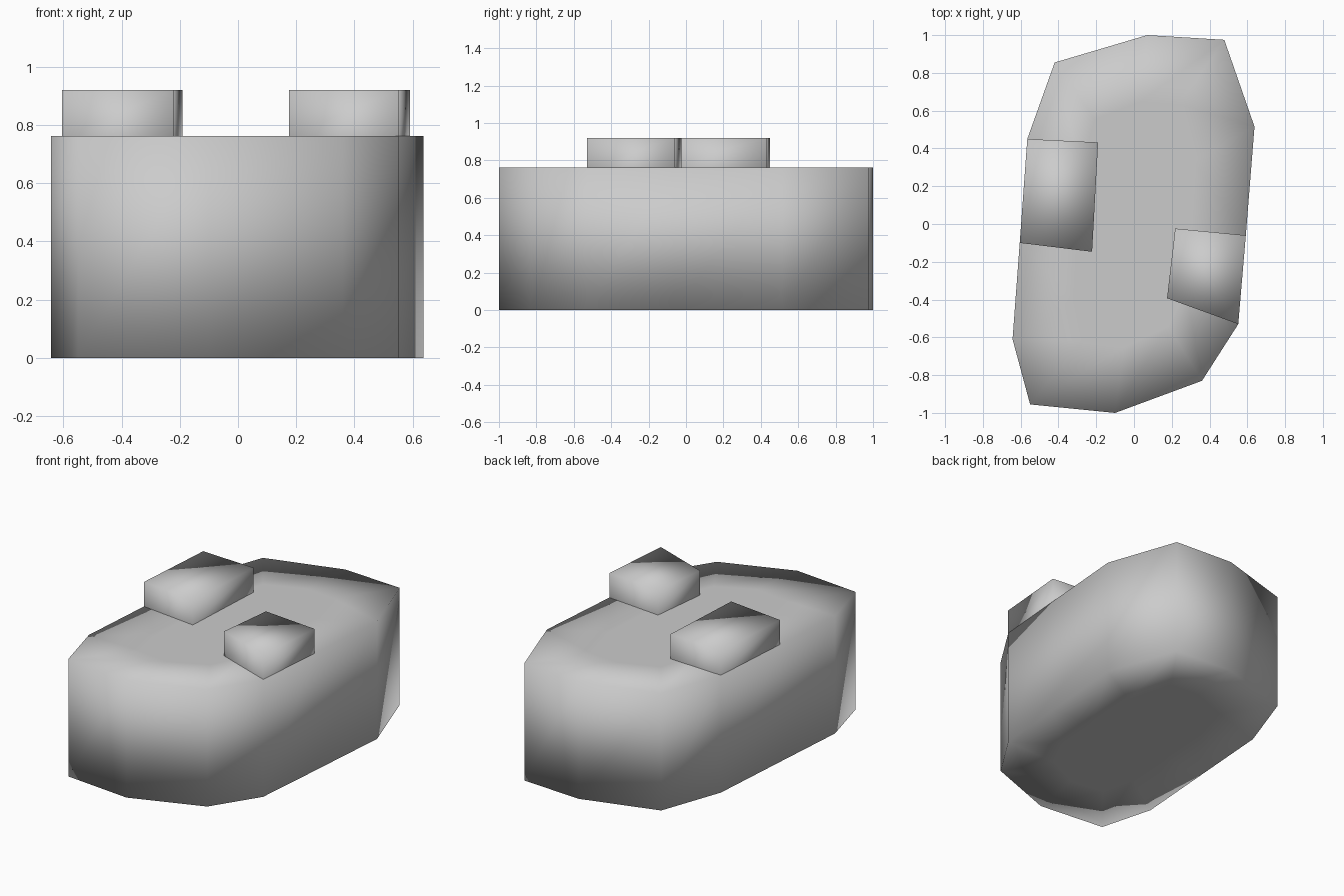
import bpy, bmesh

cube = bpy.data.objects.get("Cube")
if cube:
    bpy.data.objects.remove(cube, do_unlink=True)

grey = bpy.data.materials.new("light_grey")
grey.use_nodes = True
colour = (0.6, 0.6, 0.6, 1)
grey.diffuse_color = colour
grey.node_tree.nodes["Principled BSDF"].inputs["Base Color"].default_value = colour

ROOF, TOP = 0.762, 0.921


def add_ring(bm, points, z, sx=1.0, sy=1.0):
    return [bm.verts.new((x * sx, y * sy, z)) for x, y in points]


def bridge(bm, low, high):
    n = len(low)
    for i in range(n):
        j = (i + 1) % n
        bm.faces.new((low[i], low[j], high[j], high[i]))


def finish(bm, name):
    for face in bm.faces:
        face.smooth = True
    mesh = bpy.data.meshes.new(name)
    bm.to_mesh(mesh)
    bm.free()
    mesh.materials.append(grey)
    obj = bpy.data.objects.new(name, mesh)
    bpy.context.collection.objects.link(obj)
    return obj


# Main body: counter-clockwise plan outline, soft shaded with flat caps
outline = [(0.07, 1.0), (-0.42, 0.855), (-0.565, 0.45), (-0.605, -0.1),
           (-0.643, -0.61), (-0.55, -0.955), (-0.1, -1.0), (0.36, -0.83),
           (0.552, -0.53), (0.592, -0.06), (0.638, 0.515), (0.478, 0.975)]
bm = bmesh.new()
rings = [add_ring(bm, outline, 0, 0.5, 0.65), add_ring(bm, outline, 0),
         add_ring(bm, outline, ROOF), add_ring(bm, outline, ROOF, 0.5, 0.65)]
for low, high in zip(rings, rings[1:]):
    bridge(bm, low, high)
bm.faces.new(rings[0][::-1])
bm.faces.new(rings[-1])
finish(bm, "main_body")

# Raised roof blocks, flush with the outer walls
blocks = {
    "right_roof_block": [(-0.565, 0.45), (-0.605, -0.1), (-0.222, -0.147), (-0.19, 0.432)],
    "left_roof_block": [(0.552, -0.53), (0.592, -0.06), (0.218, -0.024), (0.175, -0.393)],
}
for name, plan in blocks.items():
    bm = bmesh.new()
    base, top = add_ring(bm, plan, ROOF), add_ring(bm, plan, TOP)
    bridge(bm, base, top)
    bm.faces.new(top)
    finish(bm, name)
